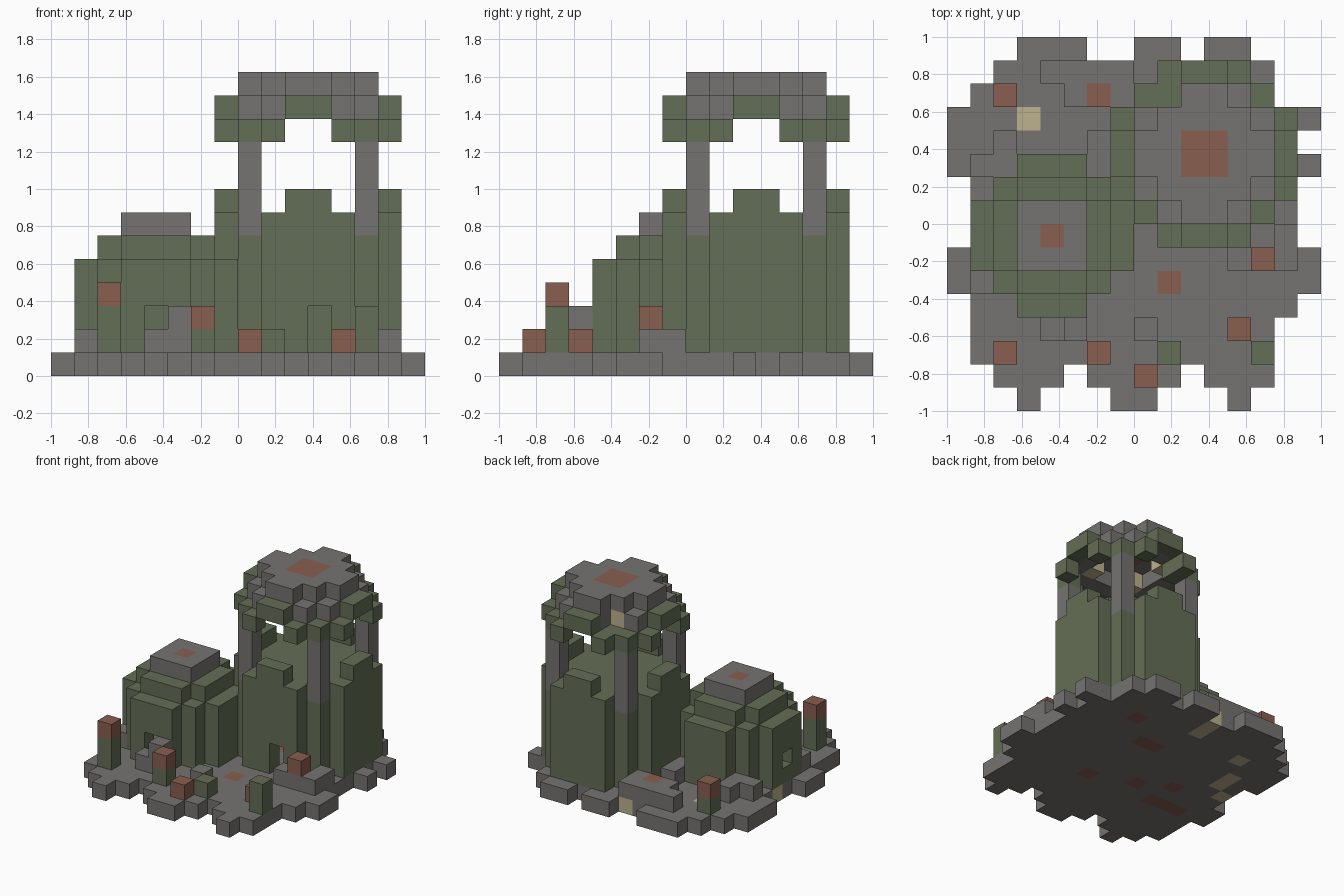
import bpy
import bmesh
from mathutils import Vector

if "Cube" in bpy.data.objects:
    bpy.data.objects.remove(bpy.data.objects["Cube"])

CELL = 0.125
COLOURS = {
    "stone_grey": (0.18, 0.172, 0.166),
    "moss_green": (0.127, 0.156, 0.093),
    "clay_red": (0.25, 0.112, 0.08),
    "pale_tan": (0.51, 0.44, 0.27),
}
GREY, GREEN, RED, TAN = range(4)

materials = []
for name, rgb in COLOURS.items():
    mat = bpy.data.materials.new(name)
    mat.use_nodes = True
    mat.diffuse_color = (*rgb, 1)
    bsdf = mat.node_tree.nodes["Principled BSDF"]
    bsdf.inputs["Base Color"].default_value = (*rgb, 1)
    bsdf.inputs["Roughness"].default_value = 0.9
    materials.append(mat)

parts = {}   # part name -> {block: colour}


def put(part, cells, levels, colour):
    """Stack blocks of one colour over a set of ground cells."""
    blocks = parts.setdefault(part, {})
    for i, j in cells:
        for k in levels:
            blocks[i, j, k] = colour


def carve(part, cells, levels):
    for i, j in cells:
        for k in levels:
            parts[part].pop((i, j, k), None)


def disc(i0, j0, insets):
    """Stepped round plan: each row is shortened at both ends by its inset."""
    n = len(insets)
    return {(i0 + i, j0 + j) for j, s in enumerate(insets) for i in range(s, n - s)}


def ring(plan):
    """Outer cells of a plan."""
    return {(i, j) for i, j in plan
            if not {(i + 1, j), (i - 1, j), (i, j + 1), (i, j - 1)} <= plan}


# Ragged ground slab, one line of spans per row
rows = [[(3, 3), (7, 8), (12, 12)], [(2, 4), (6, 9), (11, 13)],
        [(1, 13)], [(1, 13)], [(1, 14)], [(0, 15)], [(0, 15)], [(1, 14)],
        [(1, 14)], [(1, 14)], [(0, 15)], [(0, 14)], [(0, 15)], [(1, 13)],
        [(2, 13)], [(3, 5), (8, 9), (11, 12)]]
put("ground", [(i, j) for j, spans in enumerate(rows)
               for a, b in spans for i in range(a, b + 1)], [0], GREY)
put("ground", [(9, 5), (11, 12), (8, 10), (9, 10), (6, 6), (4, 5),
               (4, 7), (2, 5), (3, 5)], [0], RED)
put("ground", [(3, 12), (7, 13), (7, 14), (2, 10), (2, 9), (1, 8)], [0], TAN)

# Round tower with a flat floor on top and a front doorway
tower = disc(7, 7, [2, 1, 0, 0, 0, 0, 1, 2])
put("tower", ring(tower), range(1, 6), GREEN)
put("tower", tower, [6], GREEN)
carve("tower", [(11, 7)], [1, 2])

# Middle pair of cells on each side of the tower
sides = [(a, b) for a in (10, 11) for b in (7, 14)]
sides += [(b, a) for a, b in sides]
put("tower_merlons", sides, [7], GREEN)

# Four columns
corners = [(i, j) for i in (8, 13) for j in (8, 13)]
carve("tower", corners, [6])
put("columns", corners, range(6, 10), GREY)

# Canopy: arched green rim, grey ring, lamps and stepped roof
put("canopy_rim", ring(tower) - set(sides), [10], GREEN)
put("canopy_rim", [(9, 13)], [10], GREEN)
put("canopy_rim", sides, [11], GREEN)
put("canopy_ring", ring(disc(8, 8, [1, 0, 0, 0, 0, 1])) - {(9, 13)}, [11], GREY)
put("canopy_lamps", [(i, j) for i in (9, 12) for j in (9, 12)], [11], TAN)
put("canopy_roof", disc(8, 8, [2, 1, 0, 0, 1, 2]), [12], GREY)
put("canopy_roof", [(i, j) for i in (10, 11) for j in (10, 11)], [12], RED)

# Hollow hut with a stepped roof, a front door and a side window
hut = disc(1, 4, [2, 1, 0, 0, 0, 1, 2])
put("hut", ring(hut), range(1, 4), GREEN)
put("hut", hut, [4], GREEN)
carve("hut", [(4, 4), (1, 7)], [1, 2])
put("hut", [(1, 7)], [1], GREEN)
put("hut_roof", disc(2, 5, [1, 0, 0, 0, 1]), [5], GREEN)
put("hut_cap", disc(3, 6, [0, 0, 0]), [6], GREY)
put("hut_cap", [(4, 7)], [6], RED)

# Fallen stones
put("rubble", [(4, 3), (5, 3), (8, 3), (1, 5), (12, 6), (13, 6), (14, 6), (14, 7),
               (4, 14), (5, 14), (6, 14), (7, 14), (5, 13), (7, 13),
               (2, 11), (1, 10), (2, 10), (6, 10), (6, 11)], [1], GREY)
put("rubble", [(5, 3)], [2], GREY)

# Posts: position, height in blocks, colour of the shaft and of the top
for i, j, height, shaft, top in [
        (2, 2, 3, GREEN, RED), (6, 2, 2, GREEN, RED), (8, 1, 1, RED, RED),
        (12, 3, 1, RED, RED), (13, 6, 2, GREY, RED), (2, 13, 2, GREEN, RED),
        (6, 13, 1, RED, RED), (9, 2, 1, GREEN, GREEN), (13, 2, 2, GREEN, GREEN)]:
    carve("rubble", [(i, j)], [1])
    put("posts", [(i, j)], range(1, height), shaft)
    put("posts", [(i, j)], [height], top)

filled = {block for blocks in parts.values() for block in blocks}


def build(name, blocks):
    """Skin the open sides of the blocks and merge flat areas of one colour."""
    bm = bmesh.new()
    for block, colour in blocks.items():
        centre = Vector(block) + Vector((0.5, 0.5, 0.5))
        for axis in range(3):
            for sign in (-1, 1):
                normal = Vector((0, 0, 0))
                normal[axis] = sign
                if tuple(int(b + n) for b, n in zip(block, normal)) in filled:
                    continue
                u = Vector((0, 0, 0))
                u[(axis + 1) % 3] = 0.5
                v = normal.cross(u)
                mid = centre + normal / 2
                face = bm.faces.new([
                    bm.verts.new((mid + p) * CELL - Vector((1, 1, 0)))
                    for p in (-u - v, u - v, u + v, v - u)])
                face.material_index = colour
    bmesh.ops.remove_doubles(bm, verts=bm.verts, dist=0.001)
    bmesh.ops.dissolve_limit(bm, angle_limit=0.01, verts=bm.verts, edges=bm.edges,
                             delimit={"MATERIAL"})
    mesh = bpy.data.meshes.new(name)
    bm.to_mesh(mesh)
    bm.free()
    for mat in materials:
        mesh.materials.append(mat)
    bpy.context.collection.objects.link(bpy.data.objects.new(name, mesh))


for part_name, part_blocks in parts.items():
    build(part_name, part_blocks)
